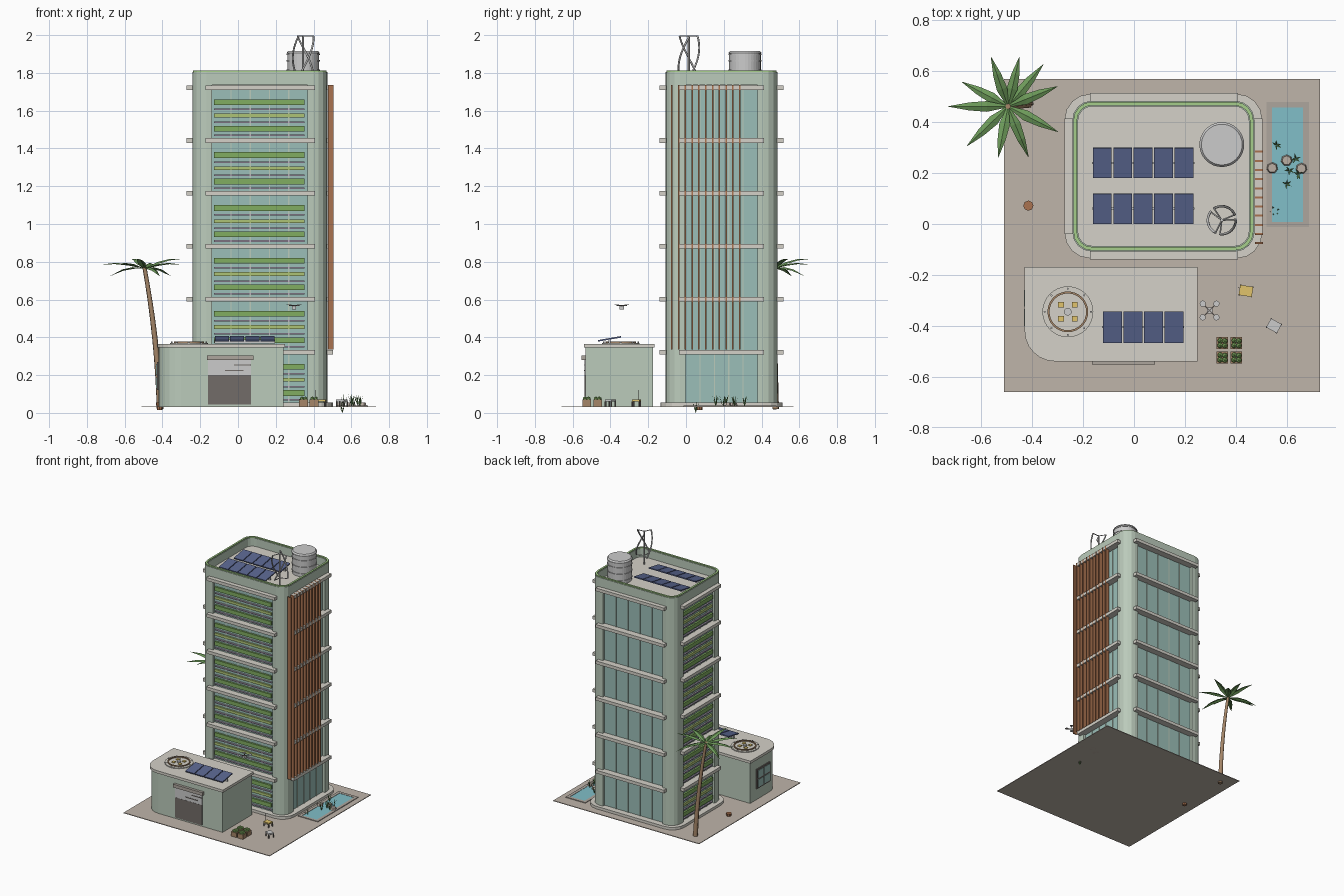
import bpy, bmesh, math, random
from mathutils import Matrix, Vector

if "Cube" in bpy.data.objects:
    bpy.data.objects.remove(bpy.data.objects["Cube"])
random.seed(4)
PI = math.pi
COL = dict(sage=(.50,.60,.50), glass=(.33,.52,.48), cream=(.66,.64,.58), paving=(.52,.46,.40), rust=(.40,.17,.08),
           leaf=(.22,.42,.12), olive=(.42,.55,.18), mauve=(.50,.42,.55), lawn=(.38,.62,.26), navy=(.10,.13,.27),
           metal=(.55,.56,.58), dark=(.17,.15,.14), water=(.22,.52,.58), rim=(.42,.38,.34), wood=(.38,.24,.14),
           yellow=(.75,.55,.15), white=(.78,.78,.76), stone=(.50,.43,.37), palm=(.15,.32,.10))
MATS = {}
def mat(n):
    if n not in MATS:
        MATS[n] = bpy.data.materials.new(n)
        MATS[n].diffuse_color = (*COL[n], 1)
    return MATS[n]
def finish(name, bm, m, recalc=True):
    if recalc:
        bmesh.ops.recalc_face_normals(bm, faces=bm.faces)
    me = bpy.data.meshes.new(name)
    bm.to_mesh(me); bm.free()
    me.materials.append(mat(m))
    ob = bpy.data.objects.new(name, me)
    bpy.context.collection.objects.link(ob)
    return ob
def boxes(name, m, items):
    """items: (x0,x1,y0,y1,z0,z1[,rotz[,rotx]])"""
    bm = bmesh.new()
    for it in items:
        x0, x1, y0, y1, z0, z1 = it[:6]
        rz = it[6] if len(it) > 6 else 0
        rx = it[7] if len(it) > 7 else 0
        M = (Matrix.Translation(((x0+x1)/2, (y0+y1)/2, (z0+z1)/2)) @ Matrix.Rotation(rz, 4, 'Z')
             @ Matrix.Rotation(rx, 4, 'X') @ Matrix.Diagonal((x1-x0, y1-y0, z1-z0, 1)))
        bmesh.ops.create_cube(bm, size=1, matrix=M)
    return finish(name, bm, m)
def cyls(name, m, items, seg=24):
    """items: (x,y,z0,z1,r0,r1)"""
    bm = bmesh.new()
    for x, y, z0, z1, r0, r1 in items:
        bmesh.ops.create_cone(bm, cap_ends=True, segments=seg, radius1=r0, radius2=r1, depth=z1-z0,
                              matrix=Matrix.Translation((x, y, (z0+z1)/2)))
    return finish(name, bm, m)
def prisms(name, m, outlines, z0, z1):
    bm = bmesh.new()
    for pts in outlines:
        f = bm.faces.new([bm.verts.new((x, y, z0)) for x, y in pts])
        r = bmesh.ops.extrude_face_region(bm, geom=[f], use_keep_orig=True)
        bmesh.ops.translate(bm, vec=(0, 0, z1-z0), verts=[v for v in r['geom'] if isinstance(v, bmesh.types.BMVert)])
    return finish(name, bm, m)
def rrect(x0, x1, y0, y1, r, seg=4):
    out = []
    for cx, cy, a0 in ((x1-r, y1-r, 0), (x0+r, y1-r, 90), (x0+r, y0+r, 180), (x1-r, y0+r, 270)):
        for i in range(seg+1):
            a = math.radians(a0 + 90*i/seg)
            out.append((cx+r*math.cos(a), cy+r*math.sin(a)))
    return out
def ring_wall(name, m, outer, inner, z0, z1):
    bm = bmesh.new()
    loops = [[bm.verts.new((x, y, z)) for x, y in p] for p, z in ((outer, z0), (outer, z1), (inner, z1), (inner, z0))]
    n = len(outer)
    for k in range(4):
        a, b = loops[k], loops[(k+1) % 4]
        for i in range(n):
            bm.faces.new((a[i], a[(i+1) % n], b[(i+1) % n], b[i]))
    return finish(name, bm, m)
def tube(name, m, paths, r, radii=None, res=2):
    cu = bpy.data.curves.new(name, 'CURVE')
    cu.dimensions, cu.bevel_depth, cu.bevel_resolution, cu.use_fill_caps = '3D', r, res, True
    for p in paths:
        s = cu.splines.new('POLY'); s.points.add(len(p)-1)
        for i, c in enumerate(p):
            s.points[i].co = (*c, 1)
            s.points[i].radius = radii[i] if radii else 1
    cu.materials.append(mat(m))
    ob = bpy.data.objects.new(name, cu)
    bpy.context.collection.objects.link(ob)
    bpy.ops.object.select_all(action='DESELECT')
    ob.select_set(True); bpy.context.view_layer.objects.active = ob
    bpy.ops.object.convert(target='MESH')
def leaves(name, m, items):
    """items: (base, heading, length, half width, rise, droop)"""
    bm = bmesh.new()
    for b, a, L, w, rise, droop in items:
        d, s = Vector((math.cos(a), math.sin(a), 0)), Vector((-math.sin(a), math.cos(a), 0))
        rows = []
        for t, k in ((0, .15), (.35, 1), (.65, .75), (1, .04)):
            c = Vector(b) + d*L*t + Vector((0, 0, rise*t - droop*t*t))
            rows.append([bm.verts.new(c + s*w*k*j - Vector((0, 0, abs(j)*w*k*.4))) for j in (-1, 0, 1)])
        for p, q in zip(rows, rows[1:]):
            for j in (0, 1):
                bm.faces.new((p[j], q[j], q[j+1], p[j+1]))
    return finish(name, bm, m, False)

# Site
G = .035
boxes("paving", "paving", [(-.51, .73, -.66, .57, .03, G)])

# Tower shell
X0, X1, Y0, Y1 = -.242, .473, -.108, .484
TX, TY = (X0+X1)/2, (Y0+Y1)/2
hx, hy = (X1-X0)/2, (Y1-Y0)/2
prisms("tower_plinth", "cream", [rrect(X0-.031, X1+.031, Y0-.027, Y1+.027, .1)], G, .055)
prisms("tower_glass", "glass", [rrect(X0+.02, X1-.02, Y0+.02, Y1-.02, .06)], .055, 1.725)
corner, d, t, r = [], .105, .03, .075
for sx in (-1, 1):
    for sy in (-1, 1):
        p = [(hx-d, hy)] + [(hx-r+r*math.sin(i*PI/8), hy-r+r*math.cos(i*PI/8)) for i in range(5)]
        p += [(hx, hy-d), (hx-t, hy-d), (hx-t, hy-t), (hx-d, hy-t)]
        corner.append([(TX+sx*x, TY+sy*y) for x, y in p])
prisms("corner_columns", "sage", corner, .055, 1.74)
ledges, mull = [], []
for i in range(6):
    z = .31 + .28*i
    for s in (-1, 1):
        for n, m, lo in ((X0+.07, X1-.065, 0), (Y0+.07, Y1-.07, 1)):
            c = TY+s*(hy+.003) if lo == 0 else TX+s*(hx+.003)
            a, b = c-.028, c+.028
            ledges.append((n, m, a, b, z, z+.024) if lo == 0 else (a, b, n, m, z, z+.024))
boxes("floor_ledges", "cream", ledges)
for s in (-1, 1):
    for k in (-.3, -.1, .1, .3):
        x, y = TX+k*.51, TY+k*.38
        cy, cx = TY+s*(hy-.019), TX+s*(hx-.019)
        mull += [(x-.003, x+.003, cy-.004, cy+.004, .055, 1.72), (cx-.004, cx+.004, y-.003, y+.003, .055, 1.72)]
boxes("window_mullions", "sage", mull)

# Planted strips on front and left faces
for name, m, offs, h, dep in (("hedge_strips", "leaf", (.075, .215), .03, .014),
                              ("grass_strips", "olive", (.145,), .02, .012),
                              ("flower_strips", "mauve", (.112, .182, .25), .008, .01)):
    L = []
    for i in range(6):
        for o in offs:
            z = 1.72 - .28*i - o
            L += [(-.128, .352, Y0+.02-dep, Y0+.022, z-h/2, z+h/2), (X0+.02-dep, X0+.022, .01, .37, z-h/2, z+h/2)]
    boxes(name, m, L)

# Vertical louvres on the right face
boxes("sun_louvres", "rust", [(.476, .506, y-.004, y+.004, .335, 1.735) for y in [-.075+.0359*i for i in range(11)]])

# Roof
prisms("roof_deck", "cream", [rrect(X0+.01, X1-.01, Y0+.01, Y1-.01, .07)], 1.725, 1.742)
outer = rrect(X0, X1, Y0, Y1, .075)
inner = rrect(X0+.022, X1-.022, Y0+.022, Y1-.022, .055)
ring_wall("parapet", "sage", outer, inner, 1.735, 1.805)
ring_wall("parapet_grass", "lawn", rrect(X0+.004, X1-.004, Y0+.004, Y1-.004, .072),
          rrect(X0+.018, X1-.018, Y0+.018, Y1-.018, .058), 1.803, 1.812)
def panels(name, x0, n, y0, y1, z, tilt):
    w = .0805
    P = [(x0+i*w+.003, x0+(i+1)*w-.003, y0, y1, z-.004, z+.004, 0, tilt) for i in range(n)]
    boxes(name, "navy", P)
    ym = (y0+y1)/2
    boxes(name+"_rails", "metal", [(x0, x0+n*w, ym-.004, ym+.004, z-.025, z-.004)])
panels("roof_panels_back", -.165, 5, .18, .30, 1.772, .17)
panels("roof_panels_front", -.165, 5, 0, .12, 1.772, .17)
tk = (.345, .312)
tank = cyls("water_tank", "metal", [(*tk, 1.742, 1.905, .084, .084), (*tk, 1.905, 1.915, .088, .08)], 32)
cyls("tank_hoops", "metal", [(*tk, z, z+.008, .088, .088) for z in (1.76, 1.81, 1.86, 1.895)], 32)

# Helical wind turbine
wx, wy, R = .345, .015, .055
blades, arms = [], []
for k in range(3):
    a0 = k*2*PI/3 + .4
    P = [(wx+R*math.cos(a0+1.75*i/12), wy+R*math.sin(a0+1.75*i/12), 1.81+.185*i/12) for i in range(13)]
    blades.append(P)
    arms += [[(wx, wy, P[0][2]), P[0]], [(wx, wy, P[-1][2]), P[-1]]]
tube("turbine_blades", "metal", blades, .005)
tube("turbine_arms", "metal", arms, .003)
cyls("turbine_mast", "metal", [(wx, wy, 1.742, 1.998, .006, .006)], 10)

# Annex with one rounded corner
def annex(o):
    x0, x1, y0, y1 = -.43+o, .25-o, -.54+o, -.168-o
    rr = .12
    arc = [(x0+rr-rr*math.cos(i*PI/12), y0+rr-rr*math.sin(i*PI/12)) for i in range(7)]
    return arc + [(x1, y0), (x1, y1), (x0, y1)]
prisms("annex_walls", "sage", [annex(.008)], G, .345)
prisms("annex_roof", "cream", [annex(0)], .345, .365)
boxes("entrance_opening", "dark", [(-.16, .07, -.538, -.52, .045, .2)])
boxes("entrance_transom", "metal", [(-.16, .07, -.537, -.52, .2, .28)])
boxes("entrance_canopy", "rim", [(-.165, .083, -.552, -.52, .28, .305)])
boxes("transom_slats", "dark", [(-.07, .03, -.54, -.53, .222, .228), (-.02, .07, -.54, -.53, .25, .256)])
boxes("side_window_frame", "dark", [(-.43, -.41, -.41, -.25, .12, .27)])
boxes("side_window_panes", "glass", [(-.433, -.42, y, y+.065, z, z+.058) for y in (-.4, -.325) for z in (.13, .2)])
panels("annex_panels", -.125, 4, -.467, -.343, .392, .17)

# Roof terrace ring with seats
tx, ty = -.26, -.345
cyls("terrace_disc", "cream", [(tx, ty, .365, .371, .1, .1)], 32)
def circle(r, n=32):
    return [(tx+r*math.cos(2*PI*i/n), ty+r*math.sin(2*PI*i/n)) for i in range(n)]
ring_wall("terrace_ring", "wood", circle(.08), circle(.072), .37, .378)
cyls("terrace_lamps", "metal", [(x, y, .37, .377, .004, .004) for x, y in circle(.091, 8)], 8)
boxes("terrace_seats", "yellow", [(tx+a*.027-.011, tx+a*.027+.011, ty+b*.027-.011, ty+b*.027+.011, .37, .377)
                                  for a in (-1, 1) for b in (-1, 1)])
cyls("terrace_table", "white", [(tx, ty, .37, .379, .015, .015)], 12)

# Delivery drone
dx, dy, dz = .297, -.34, .57
boxes("drone_body", "white", [(dx-.011, dx+.011, dy-.011, dy+.011, dz-.022, dz-.004)])
boxes("drone_arms", "dark", [(dx-.038, dx+.038, dy-.002, dy+.002, dz-.004, dz, a) for a in (PI/4, -PI/4)])
cyls("drone_rotors", "metal", [(dx+a*.027, dy+b*.027, dz, dz+.003, .012, .012) for a in (-1, 1) for b in (-1, 1)], 12)

# Pond, stones and reeds
boxes("pond_rim", "rim", [(.52, .543, -.012, .48, G, .04), (.664, .687, -.012, .48, G, .04),
                          (.543, .664, -.012, .008, G, .04), (.543, .664, .457, .48, G, .04)])
boxes("pond_water", "water", [(.543, .664, .008, .457, .034, .038)])
cyls("pond_stones", "stone", [(x, y, .03, .055, .025, .018) for x, y in ((.543, .22), (.60, .25), (.658, .218))], 7)
reeds = []
for x, y, z in ((.56, .31, .035), (.60, .157, .035), (.552, .052, 0), (.61, .21, .035), (.645, .195, .035), (.635, .257, .035)):
    for i in range(5):
        reeds.append(((x, y, z), i*2*PI/5+random.random(), .02, .003, .05+.02*random.random(), 0))
leaves("pond_reeds", "palm", reeds)

# Planters, bench, chair, pot
cells = [(x, y) for x in (.347, .402) for y in (-.525, -.468)]
boxes("planter_boxes", "wood", [(x-.023, x+.023, y-.023, y+.023, G, .07) for x, y in cells])
bm = bmesh.new()
for x, y in cells:
    for a, b in ((-.009, -.009), (.01, .008), (-.008, .01), (.01, -.01)):
        bmesh.ops.create_icosphere(bm, subdivisions=1, radius=.012, matrix=Matrix.Translation((x+a, y+b, .075)))
finish("planter_greens", bm, "leaf")
def seat(name, m, x, y, w, dpt, rot):
    M = Matrix.Rotation(rot, 2)
    boxes(name+"_top", m, [(x-w/2, x+w/2, y-dpt/2, y+dpt/2, .06, .07, rot)])
    o = [M @ Vector((a*w*.45, b*dpt*.45)) for a in (-1, 1) for b in (-1, 1)]
    cyls(name+"_legs", "dark", [(x+v.x, y+v.y, G, .06, .004, .004) for v in o], 8)
seat("bench", "yellow", .44, -.263, .052, .04, -.15)
seat("stool", "white", .55, -.4, .048, .04, -.5)
cyls("path_lamp", "dark", [(.412, -.25, G, .12, .002, .002)], 6)
cyls("clay_pot", "rust", [(-.415, .072, .015, .055, .014, .02)], 8)

# Palm
px, py = -.495, .462
trunk = [(-.412+(px+.412)*(.35*s+.65*s*s), .475+(py-.475)*s, .02+.75*s) for s in [i/8 for i in range(9)]]
tube("palm_trunk", "wood", [trunk], .013, [1.4-.07*i for i in range(9)], 1)
fr = []
for i, (deg, L) in enumerate(((180, .235), (152, .205), (109, .205), (77, .2), (50, .215), (22, .21),
                              (-27, .22), (-68, .215), (-101, .205), (-136, .225))):
    fr.append(((px, py, .765), math.radians(deg), L, .021, (.09, .05, .12)[i % 3], (.07, .09, .07)[i % 3]))
leaves("palm_fronds", "palm", fr)

for m in bpy.data.materials:
    if m.users and not m.is_grease_pencil:
        m.use_nodes = True
        m.node_tree.nodes["Principled BSDF"].inputs["Base Color"].default_value = m.diffuse_color
